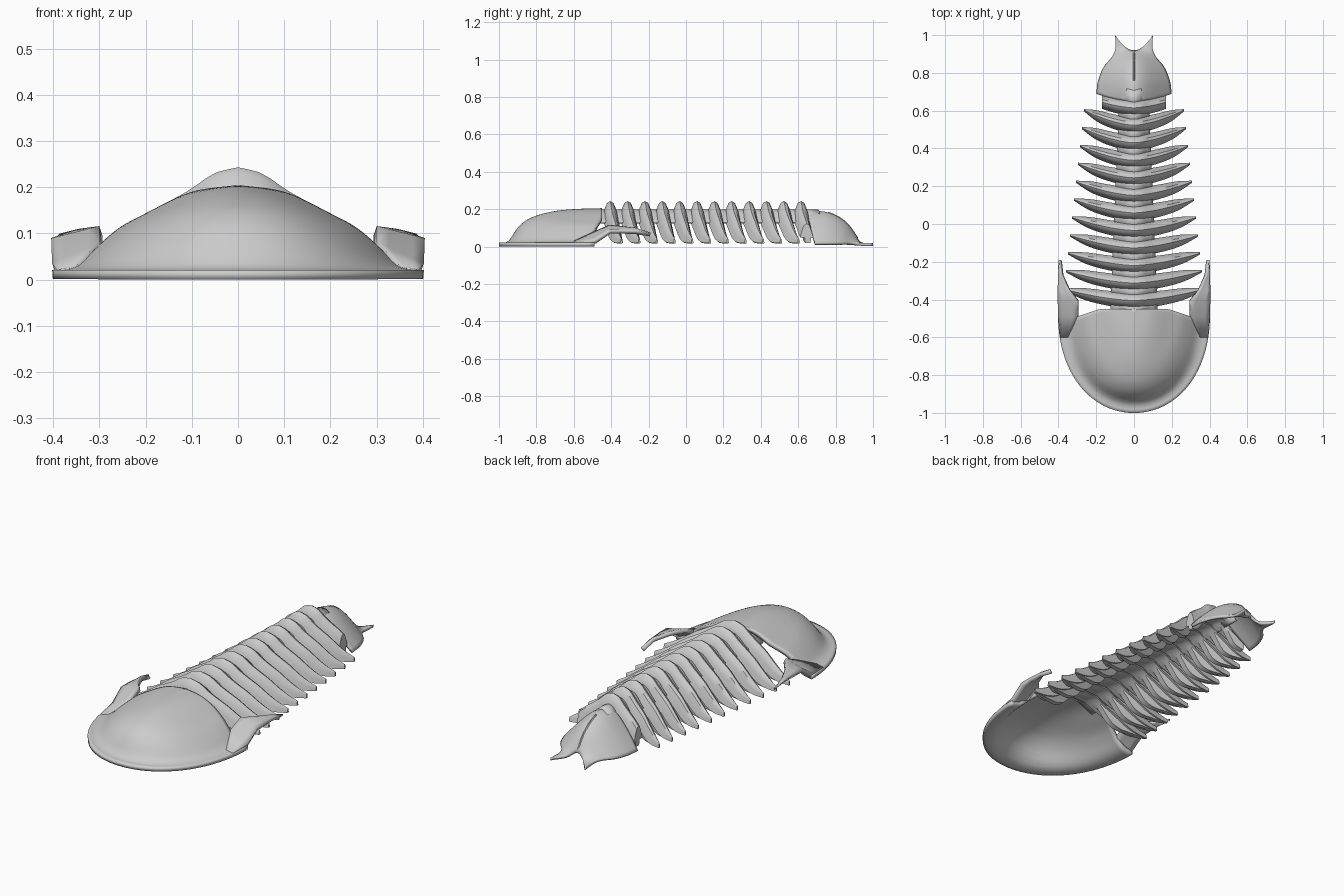
import bpy, bmesh, math

if "Cube" in bpy.data.objects:
    bpy.data.objects.remove(bpy.data.objects["Cube"])

GREY = (0.6, 0.6, 0.6, 1)
shell = bpy.data.materials.new("shell_grey")
shell.use_nodes = True
shell.diffuse_color = GREY
shell.node_tree.nodes["Principled BSDF"].inputs["Base Color"].default_value = GREY


def curve(pts, x):
    """Smooth value through (x, value) points."""
    x = min(max(x, pts[0][0]), pts[-1][0])
    slope = [(b[1] - a[1]) / (b[0] - a[0]) for a, b in zip(pts, pts[1:])]
    tang = [slope[0]] + [(a + b) / 2 for a, b in zip(slope, slope[1:])] + [slope[-1]]
    for i, (a, b) in enumerate(zip(pts, pts[1:])):
        if x <= b[0]:
            d = b[0] - a[0]
            t = (x - a[0]) / d
            return (a[1] * (1 + 2 * t) * (1 - t) ** 2 + b[1] * t * t * (3 - 2 * t)
                    + d * tang[i] * t * (1 - t) ** 2 - d * tang[i + 1] * t * t * (1 - t))


def finish(name, bm, angle=35):
    me = bpy.data.meshes.new(name)
    bm.to_mesh(me)
    bm.free()
    me.materials.append(shell)
    ob = bpy.data.objects.new(name, me)
    bpy.context.collection.objects.link(ob)
    bpy.ops.object.select_all(action='DESELECT')
    ob.select_set(True)
    bpy.context.view_layer.objects.active = ob
    bpy.ops.object.shade_smooth_by_angle(angle=math.radians(angle))
    return ob


def sheet(name, rows, thick):
    """Grid of points thickened downwards."""
    bm = bmesh.new()
    vs = [[bm.verts.new(p) for p in r] for r in rows]
    for a, b in zip(vs, vs[1:]):
        for i in range(len(a) - 1):
            bm.faces.new((a[i], a[i + 1], b[i + 1], b[i]))
    bmesh.ops.remove_doubles(bm, verts=bm.verts, dist=1e-5)
    bmesh.ops.recalc_face_normals(bm, faces=bm.faces)
    bm.normal_update()
    if sum(f.normal.z * f.calc_area() for f in bm.faces) < 0:
        bmesh.ops.reverse_faces(bm, faces=bm.faces)
    ob = finish(name, bm)
    mod = ob.modifiers.new("thickness", 'SOLIDIFY')
    mod.thickness, mod.offset = thick, -1


def loft(name, rings):
    """Closed body through equal rings."""
    bm = bmesh.new()
    vs = [[bm.verts.new(p) for p in r] for r in rings]
    n = len(vs[0])
    for a, b in zip(vs, vs[1:]):
        for i in range(n):
            j = (i + 1) % n
            bm.faces.new((a[i], a[j], b[j], b[i]))
    bm.faces.new(vs[0])
    bm.faces.new(vs[-1])
    bmesh.ops.recalc_face_normals(bm, faces=bm.faces)
    finish(name, bm, 40)


# Head shield: half dome with a flat brim
FRONT = [(0, .205), (.27, .2), (.45, .19), (.62, .168), (.73, .142), (.82, .1), (.9, .034), (.93, .023), (1, .021)]
SIDE = [(0, .205), (.25, .19), (.5, .143), (.64, .112), (.75, .075), (.86, .034), (.93, .024), (1, .021)]
rows = []
for i in range(31):
    t = i / 30
    row = []
    for j in range(49):
        a = math.pi * j / 48
        c, s = math.cos(a), math.sin(a)
        full = 1 + .1 * (c * s) ** 2
        x = .402 * t * c * full
        notch = .04 * min(max((abs(x) - .18) / .12, 0), 1) * (1 - s)
        mix = abs(s) ** 3
        z = curve(SIDE, t) * (1 - mix) + curve(FRONT, t) * mix
        row.append((x, -.45 - notch - (.55 - notch) * t * s * full, z))
    rows.append(row)
sheet("head_shield", rows, .02)

# Backward cheek spines: y, inner x, outer x, inner z, outer z
SPINE = [(-.6, .35, .392, .03, .022), (-.49, .3, .402, .082, .035), (-.41, .3, .404, .116, .09),
         (-.35, .345, .404, .11, .09), (-.27, .385, .403, .1, .085), (-.19, .397, .4, .075, .07)]
for side, label in ((1, "left"), (-1, "right")):
    rows = []
    for y, xi, xo, zi, zo in SPINE:
        rows.append([(side * (xi + (xo - xi) * k / 4), y, zi + (zo - zi) * k / 4) for k in range(5)])
    sheet(label + "_cheek_spine", rows, .022)

# Body segments: arched ribs swept backward, with a thin blade hanging below each side
ARCH = [(0, .243), (.14, .23), (.28, .195), (.42, .166), (.56, .138), (.7, .102), (.85, .068), (1, .042)]
DEPTH = [(0, .043), (.4, .039), (.75, .029), (1, .006)]
HEIGHT = [(0, .085), (.4, .07), (.6, .075), (.75, .062), (.9, .04), (1, .024)]
BLADE = [(0, .002), (.25, .004), (.42, .048), (.55, .04), (.7, .016), (.85, .003), (1, .001)]
RIDGE = [(-1, -1), (-.72, -.5), (-.4, -.12), (0, 0), (.4, -.12), (.72, -.5), (1, -1)]


def segment(name, y0, width, sweep, reach=1):
    rings = []
    for i in range(-16, 17):
        u = i / 16
        r = abs(u) * reach
        z, d, h = curve(ARCH, r), curve(DEPTH, r), curve(HEIGHT, r)
        y = y0 + sweep * abs(u) ** 1.6
        ring = [(u * width, y + d * sy, z + h * sz) for sy, sz in RIDGE]
        low = z - h - curve(BLADE, r)
        ring += [(u * width, y + d * sy, bz) for sy, bz in
                 ((.7, z - h), (.6, low), (-.2, low), (-.3, z - h))]
        rings.append(ring)
    loft(name, rings)


for k in range(11):
    segment(f"body_segment_{k + 1}", -.405 + .0928 * k, .37 - .0105 * k, .06 + .002 * k)
segment("last_body_segment", .615, .17, .03, .62)

# Thin axial plates joining the segments
for k in range(13):
    y0 = -.452 + .0928 * k
    w = .125 - .004 * k
    rows = []
    for dy in (-.045, .045):
        rows.append([(w * i / 6, y0 + dy + .02 * abs(i / 6),
                      curve(ARCH, abs(i / 6) * .36) - .045) for i in range(-6, 7)])
    sheet(f"axial_plate_{k + 1}", rows, .012)

# Tail shield: flared dome ending in two rear points
WIDTH = [(.69, .2), (.76, .19), (.84, .155), (.88, .12), (.92, .1), (1, .1)]
CREST = [(.66, .185), (.7, .19), (.76, .182), (.82, .155), (.87, .115), (.91, .06), (.93, .03), (1, .018)]
rows = []
for i in range(21):
    v = i / 20
    row = []
    for j in range(-14, 15):
        u = j / 14
        start = .65 + .04 * u * u
        end = .92 + .08 * u * u
        y = start + (end - start) * v
        fall = (1 - abs(u) ** 1.6) * .85 + .15 * (1 - u * u) ** 3
        crest = curve(CREST, y)
        row.append((u * curve(WIDTH, y), y, .018 + max(crest - .018, 0) * fall))
    rows.append(row)
sheet("tail_shield", rows, .014)

# Raised keel along the tail
rows = []
for i in range(9):
    y = .76 + .02 * i
    rows.append([(x, y, curve(CREST, y) + dz) for x, dz in ((-.008, -.004), (0, .004), (.008, -.004))])
sheet("tail_keel", rows, .008)
